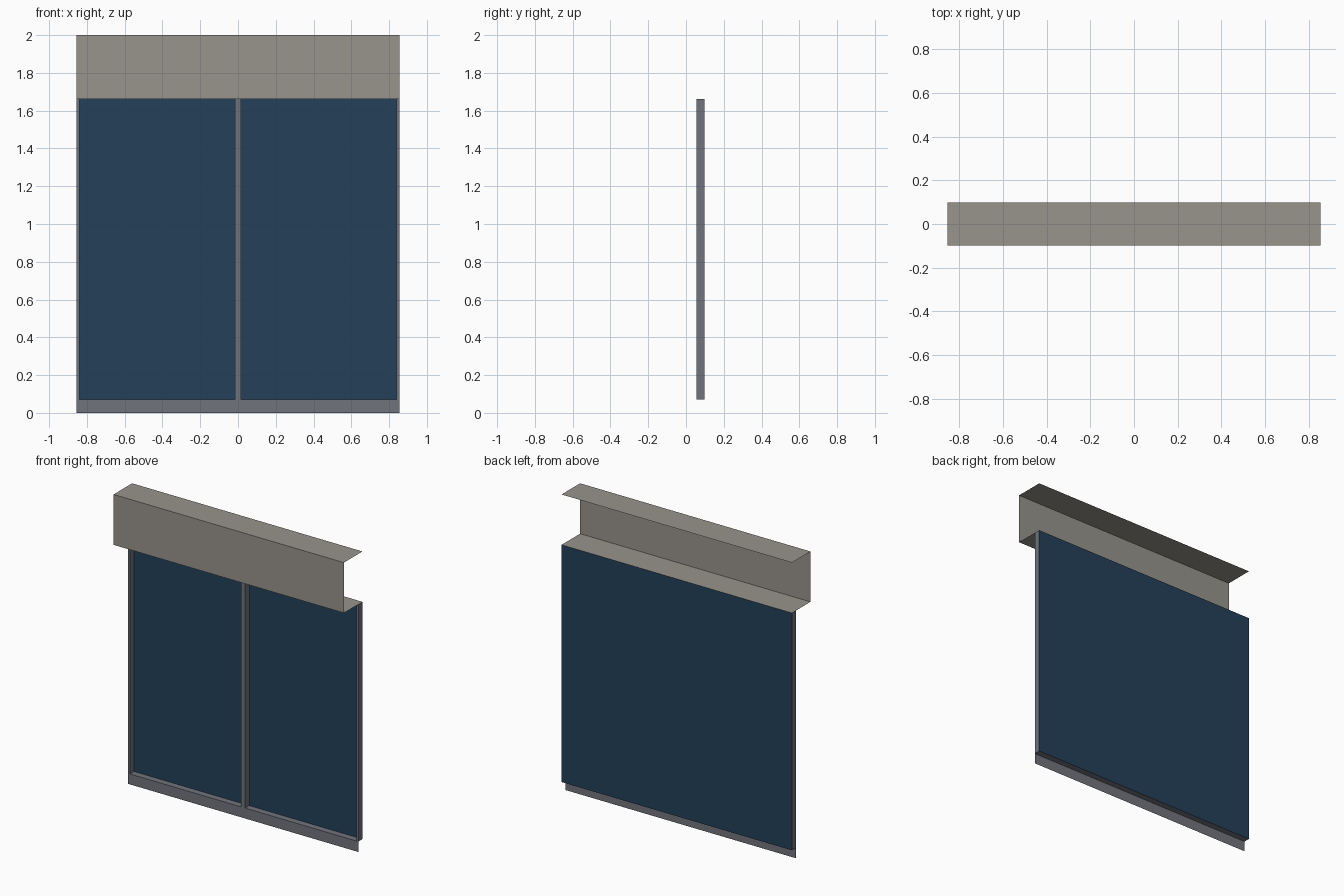
import bpy
import bmesh
from mathutils import Vector

cube = bpy.data.objects.get("Cube")
if cube:
    bpy.data.objects.remove(cube, do_unlink=True)

# Main dimensions
HALF_W, FRONT, BACK = 0.855, -0.098, 0.098
FRAME_Y = 0.055
SILL_Z, HEAD_Z, TOP_Z = 0.07, 1.662, 2.0
TRIM = 0.015


def make_material(name, rgb):
    mat = bpy.data.materials.new(name)
    mat.use_nodes = True
    color = (*rgb, 1.0)
    mat.diffuse_color = color
    mat.node_tree.nodes["Principled BSDF"].inputs["Base Color"].default_value = color
    return mat


stone = make_material("warm_grey_cladding", (0.314, 0.296, 0.262))
metal = make_material("grey_metal", (0.165, 0.174, 0.202))
glass = make_material("dark_blue_glass", (0.0168, 0.0513, 0.10))


def folded_sheet(name, profile, sweep, mat):
    """Sweep an open profile along a vector into a folded thin sheet."""
    bm = bmesh.new()
    start = [bm.verts.new(p) for p in profile]
    end = [bm.verts.new(Vector(p) + Vector(sweep)) for p in profile]
    for i in range(len(profile) - 1):
        bm.faces.new((start[i], end[i], end[i + 1], start[i + 1]))
    mesh = bpy.data.meshes.new(name)
    bm.to_mesh(mesh)
    bm.free()
    mesh.materials.append(mat)
    obj = bpy.data.objects.new(name, mesh)
    bpy.context.collection.objects.link(obj)
    return obj


across = (2 * HALF_W, 0, 0)
upward = (0, 0, HEAD_Z - SILL_Z)

# Header cladding, open at the back and both ends
folded_sheet("header", [(-HALF_W, BACK, HEAD_Z), (-HALF_W, FRONT, HEAD_Z),
                        (-HALF_W, FRONT, TOP_Z), (-HALF_W, BACK, TOP_Z)], across, stone)

# Bottom sill: a front lip folded back to the pane
folded_sheet("sill", [(-HALF_W, FRAME_Y, 0), (-HALF_W, FRAME_Y, SILL_Z),
                      (-HALF_W, BACK, SILL_Z)], across, metal)

# Window pane at the back
folded_sheet("window_pane", [(HALF_W, BACK, SILL_Z), (HALF_W, BACK, HEAD_Z)],
             (-2 * HALF_W, 0, 0), glass)

# Upright channels, open towards the pane
uprights = {"right_frame": (-HALF_W, -HALF_W + TRIM),
            "mullion": (-TRIM, TRIM),
            "left_frame": (HALF_W - TRIM, HALF_W)}
for name, (x0, x1) in uprights.items():
    folded_sheet(name, [(x1, BACK, SILL_Z), (x1, FRAME_Y, SILL_Z),
                        (x0, FRAME_Y, SILL_Z), (x0, BACK, SILL_Z)], upward, metal)
